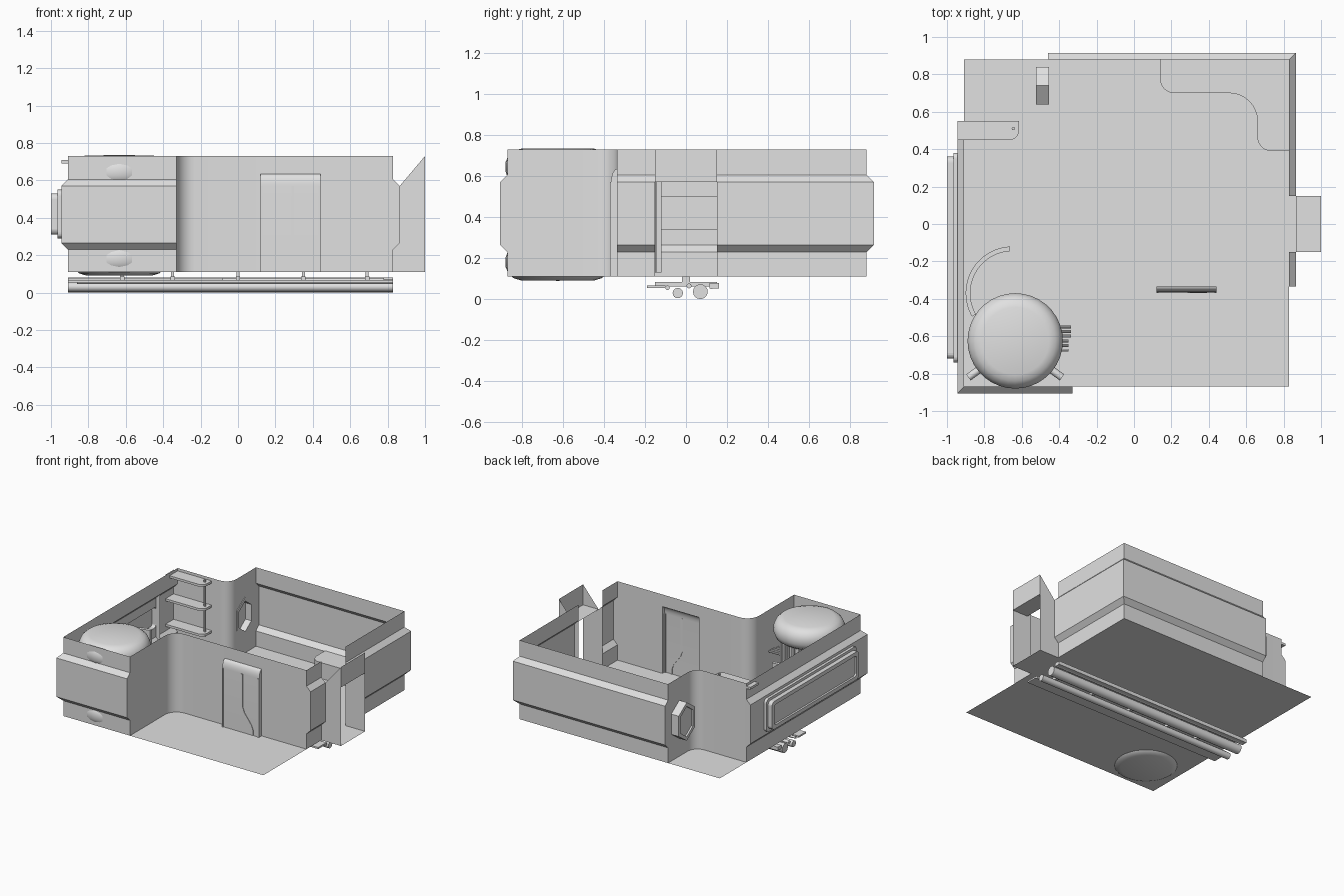
import bpy, bmesh, math
from mathutils import Vector

if "Cube" in bpy.data.objects:
    bpy.data.objects.remove(bpy.data.objects["Cube"])

grey = bpy.data.materials.new("light_grey")
grey.diffuse_color = (0.75, 0.75, 0.75, 1)
grey.use_nodes = True
grey.node_tree.nodes["Principled BSDF"].inputs["Base Color"].default_value = grey.diffuse_color


def finish(name, verts, faces, closed=True, smooth=False):
    me = bpy.data.meshes.new(name)
    me.from_pydata([tuple(v) for v in verts], [], faces)
    bm = bmesh.new()
    bm.from_mesh(me)
    bmesh.ops.remove_doubles(bm, verts=bm.verts, dist=1e-5)
    if closed:
        bmesh.ops.recalc_face_normals(bm, faces=bm.faces)
    bm.to_mesh(me)
    bm.free()
    me.materials.append(grey)
    ob = bpy.data.objects.new(name, me)
    bpy.context.collection.objects.link(ob)
    if smooth:
        bpy.ops.object.select_all(action='DESELECT')
        ob.select_set(True)
        bpy.context.view_layer.objects.active = ob
        bpy.ops.object.shade_smooth_by_angle(angle=math.radians(35))
    return ob


def fillet(pts, radii, n=8):
    """Round the right-angled corners of a path or polygon."""
    out = []
    for i, (p, r) in enumerate(zip(pts, radii)):
        c = Vector(p)
        if r == 0:
            out.append(c)
            continue
        u = (Vector(pts[i - 1]) - c).normalized()
        v = (Vector(pts[(i + 1) % len(pts)]) - c).normalized()
        for k in range(n + 1):
            t = math.pi / 2 * k / n
            out.append(c + r * (u + v) - r * (v * math.cos(t) + u * math.sin(t)))
    return out


def rrect(a0, a1, b0, b1, r):
    return fillet([(a0, b0), (a1, b0), (a1, b1), (a0, b1)], [r] * 4, 5)


def place(p, axis, d):
    return {'x': (d, p[0], p[1]), 'y': (p[0], d, p[1]), 'z': (p[0], p[1], d)}[axis]


def prism(name, pts, axis, a, b, smooth=False):
    n = len(pts)
    v = [place(p, axis, a) for p in pts] + [place(p, axis, b) for p in pts]
    f = [tuple(range(n)), tuple(range(n, 2 * n))]
    f += [(i, (i + 1) % n, (i + 1) % n + n, i + n) for i in range(n)]
    return finish(name, v, f, True, smooth)


def ring(name, outer, inner, axis, a, b):
    n = len(outer)
    v = [place(p, axis, d) for d in (a, b) for loop in (outer, inner) for p in loop]
    f = []
    for i in range(n):
        j = (i + 1) % n
        for s, t in ((0, n), (n, 3 * n), (3 * n, 2 * n), (2 * n, 0)):
            f.append((s + i, s + j, t + j, t + i))
    return finish(name, v, f)


def box(name, x0, x1, y0, y1, z0, z1):
    return prism(name, [(x0, y0), (x1, y0), (x1, y1), (x0, y1)], 'z', z0, z1)


def rod(name, p, q, r, n=16):
    p, q = Vector(p), Vector(q)
    rot = (q - p).to_track_quat('Z', 'Y')
    circ = [rot @ Vector((r * math.cos(2 * math.pi * i / n), r * math.sin(2 * math.pi * i / n), 0)) for i in range(n)]
    f = [tuple(range(n)), tuple(range(n, 2 * n))]
    f += [(i, (i + 1) % n, (i + 1) % n + n, i + n) for i in range(n)]
    return finish(name, [p + c for c in circ] + [q + c for c in circ], f, True, True)


def lathe(name, prof, cx, cy, n=32):
    v = [(cx + r * math.cos(2 * math.pi * i / n), cy + r * math.sin(2 * math.pi * i / n), z)
         for i in range(n) for r, z in prof]
    m = len(prof)
    f = [(i * m + k, (i + 1) % n * m + k, (i + 1) % n * m + k + 1, i * m + k + 1)
         for i in range(n) for k in range(m - 1)]
    return finish(name, v, f, True, True)


def wall(name, path, prof, cap=False, smooth=False):
    """Sheet wall: path points are (x, y, outward dx, outward dy)."""
    m = len(prof)
    v = [(x + dx * o, y + dy * o, z) for x, y, dx, dy in path for o, z in prof]
    f = [(i * m + k, (i + 1) * m + k, (i + 1) * m + k + 1, i * m + k + 1)
         for i in range(len(path) - 1) for k in range(m - 1)]
    if cap:
        e = (len(path) - 1) * m
        f += [(1, 2, 3, 4), (e + 1, e + 2, e + 3, e + 4)]
    return finish(name, v, f, False, smooth)


B, T = 0.11, 0.73
L, R, F, K = -0.91, 0.83, -0.87, 0.88
FY = -0.335                                   # recessed front wall
bulge = [(0, B), (0, 0.23), (0.035, 0.265), (0.035, 0.57), (0, 0.605), (0, T)]
flat = [(0, B), (0, T)]

# floor, with a strip into the side passage
finish("floor", [(L, F, B), (R, F, B), (R, K, B), (L, K, B)], [(0, 1, 2, 3)], False)
finish("passage_floor", [(R, -0.15, B), (1, -0.15, B), (1, 0.15, B), (R, 0.15, B)], [(0, 1, 2, 3)], False)

# bulged outer walls, left open for the long window and the side doorway
wall("front_left_wall", [(-0.33, F, 0, -1), (L, F, -1, -1), (L, -0.69, -1, 0)], bulge, True)
wall("left_wall_below_window", [(L, -0.69, -1, 0), (L, 0.33, -1, 0)], bulge[:3] + [(0.035, 0.34)])
wall("left_wall_above_window", [(L, -0.69, -1, 0), (L, 0.33, -1, 0)], [(0.035, 0.50)] + bulge[3:])
wall("left_wall_back", [(L, 0.33, -1, 0), (L, 0.55, -1, 0)], bulge, True)
wall("right_wall_front", [(R, FY, 1, 0), (R, -0.15, 1, 0)], bulge, True)
wall("back_right_wall", [(R, 0.15, 1, 0), (R, K, 1, 1), (-0.46, K, 0, 1)], bulge, True)

# flat recessed walls with rounded inner corners
inner = fillet([(-0.33, F), (-0.33, FY), (0.12, FY)], [0, 0.1, 0])
wall("recess_wall", [(p.x, p.y, 0, 0) for p in inner], flat, smooth=True)
wall("recess_wall_right", [(0.44, FY, 0, 0), (R, FY, 0, 0)], flat)
wall("wall_over_door", [(0.12, FY, 0, 0), (0.44, FY, 0, 0)], [(0, 0.635), (0, T)])
cut = fillet([(-0.46, 0.64), (-0.46, 0.55), (L, 0.55)], [0, 0.085, 0])
wall("back_cut_wall", [(p.x, p.y, 0, 0) for p in cut], flat, smooth=True)
wall("back_cut_wall_end", [(-0.46, 0.84, 0, 0), (-0.46, K, 0, 0)], flat)
hexo = [(0.64, 0.32), (0.74, 0.25), (0.84, 0.32), (0.84, 0.48), (0.74, 0.55), (0.64, 0.48)]
for s, za, zm in ((0, B, 0.25), (1, T, 0.55)):
    zs = 0.48 if s else 0.32
    finish("hex_window_wall", [place(p, 'x', -0.46) for p in
           ((0.64, za), (0.84, za), (0.84, zs), (0.74, zm), (0.64, zs))], [(0, 1, 2, 3, 4)], False)

# hexagonal window
hexi = [(0.74 + (y - 0.74) * 0.75, 0.40 + (z - 0.40) * 0.8) for y, z in hexo]
ring("hex_window_frame", hexo, hexi, 'x', -0.525, -0.455)
prism("hex_window_pane", hexi, 'x', -0.512, -0.506)

# long side window
hole = rrect(-0.69, 0.33, 0.34, 0.50, 0.02)
ring("long_window_base", rrect(-0.74, 0.38, 0.29, 0.55, 0.03), hole, 'x', -0.966, -0.945)
ring("long_window_frame", rrect(-0.72, 0.36, 0.31, 0.53, 0.03), hole, 'x', -1.0, -0.966)
prism("long_window_pane", hole, 'x', -0.985, -0.98)

# side passage: plates, flat ceiling and upright end panel, open on top
for y in (-0.15, 0.15):
    prof = [(R, B), (1, B), (1, T), (0.865, 0.57), (0.865, 0.265), (R, 0.23)]
    finish("passage_side", [place(p, 'y', y) for p in prof], [(0, 1, 2, 3, 4, 5)], False)
finish("passage_lintel", [(0.865, -0.15, 0.57), (0.865, 0.15, 0.57), (1, 0.15, 0.57), (1, -0.15, 0.57),
                          (1, -0.15, T), (1, 0.15, T)], [(0, 1, 2, 3), (3, 2, 5, 4)], False)

# front door pushed out of the wall, with a curved hood
DY = -0.365
hood = [(DY + 0.03 * (1 - math.cos(k * math.pi / 12)), 0.57 + 0.065 * math.sin(k * math.pi / 12)) for k in range(7)]
side = [(FY, B), (DY, B)] + hood
n = len(side)
v = [place(p, 'x', 0.12) for p in side] + [place(p, 'x', 0.44) for p in side]
finish("door_shell", v, [tuple(range(n)), tuple(range(n, 2 * n))] +
       [(i, i + 1, i + 1 + n, i + n) for i in range(1, n - 1)], False, True)
for x in (0.12, 0.43):
    box("door_jamb", x, x + 0.01, DY - 0.005, DY + 0.01, B, 0.57)
seam = [(0.285, 0.57), (0.285, 0.31), (0.30, 0.27), (0.36, 0.19), (0.375, 0.15), (0.375, B)]
prism("door_seam", seam + [(x + 0.014, z) for x, z in reversed(seam)], 'y', DY - 0.004, DY + 0.004)

# L-shaped bench in the back right corner
bench = fillet([(0.14, K), (0.14, 0.70), (0.66, 0.70), (0.66, 0.39), (R, 0.39), (R, K)],
               [0, 0.075, 0.15, 0.075, 0, 0])
prism("corner_bench", bench, 'z', B, 0.235, True)

# three shelves on a pole
for z in (0.30, 0.50, 0.69):
    prism("shelf", fillet([(-0.945, 0.45), (-0.615, 0.45), (-0.615, 0.55), (-0.945, 0.55)], [0, 0.05, 0, 0]),
          'z', z, z + 0.018, True)
rod("shelf_pole", (-0.645, 0.51, 0.28), (-0.645, 0.51, 0.725), 0.009, 10)

# curved screen beside the tank
arc = [math.radians(93 + 117 * k / 24) for k in range(25)]
prism("curved_screen", [(-0.65 + 0.25 * math.cos(a), -0.37 + 0.25 * math.sin(a)) for a in arc] +
      [(-0.65 + 0.225 * math.cos(a), -0.37 + 0.225 * math.sin(a)) for a in reversed(arc)], 'z', 0.13, 0.57, True)

# tank: domed caps around a ribbed core
CX, CY = -0.635, -0.625
cap = [(0, 0.735), (0.18, 0.733), (0.215, 0.722), (0.24, 0.70), (0.255, 0.665),
       (0.255, 0.625), (0.242, 0.59), (0.215, 0.57), (0.19, 0.565)]
lathe("tank", cap + [(r, 0.825 - z) for r, z in reversed(cap)], CX, CY, 36)
for k in range(24):
    a = 2 * math.pi * k / 24
    x, y = CX + 0.2 * math.cos(a), CY + 0.2 * math.sin(a)
    rod("tank_rib", (x, y, 0.25), (x, y, 0.575), 0.012, 6)
for s in (-1, 1):
    rod("tank_strut", (CX + s * 0.16, CY - 0.13, 0.41), (CX + s * 0.25, CY - 0.195, 0.41), 0.02, 12)
for k in range(6):
    y = -0.55 - 0.025 * k
    rod("tank_side_pipe", (CX + 0.18, y, 0.41), (-0.338 if k < 3 else -0.35, y, 0.41), 0.008, 8)

# pipes and rails under the floor
for y, z, r, x0, x1 in ((0.07, 0.037, 0.036, L, R), (-0.04, 0.03, 0.025, L, R), (0.015, 0.065, 0.012, L, 0.78),
                        (-0.09, 0.056, 0.011, -0.86, R), (0.125, 0.062, 0.012, L, R), (-0.065, 0.07, 0.009, L, -0.08)):
    rod("under_pipe", (x0, y, z), (x1, y, z), r)
box("under_rail_front", L, R, -0.19, -0.10, 0.055, 0.068)
box("under_rail_back", L, R, 0.115, 0.16, 0.052, 0.08)
for x in (-0.62, -0.35, 0.0, 0.35, 0.69):
    box("pipe_clamp", x - 0.012, x + 0.012, -0.15, 0.15, 0.062, 0.085)
    box("clamp_hanger", x - 0.008, x + 0.008, -0.02, 0.02, 0.08, B)
